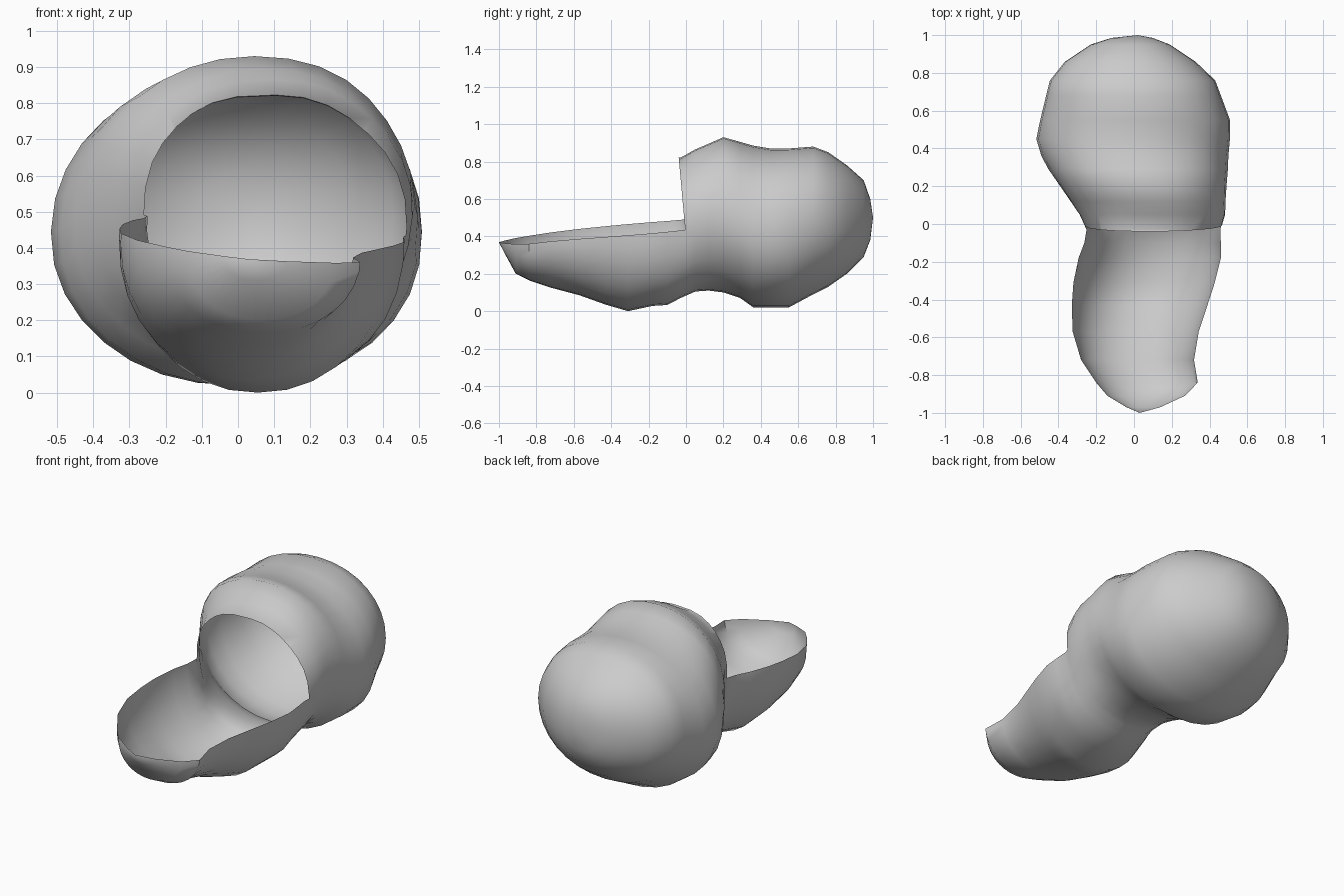
import bpy, bmesh
from math import sin, cos, pi, copysign
from mathutils import Vector

if "Cube" in bpy.data.objects:
    bpy.data.objects.remove(bpy.data.objects["Cube"])

# Stations along the body: y, left x, right x, bottom z, top z
STATIONS = [
    (-0.97, -0.04, 0.14, 0.31, 0.42), (-0.91, -0.14, 0.27, 0.20, 0.56),
    (-0.84, -0.20, 0.34, 0.165, 0.60), (-0.72, -0.28, 0.32, 0.125, 0.68),
    (-0.57, -0.325, 0.345, 0.085, 0.74), (-0.43, -0.33, 0.39, 0.035, 0.82),
    (-0.31, -0.32, 0.43, 0.0, 0.88), (-0.18, -0.29, 0.465, 0.028, 0.86),
    (-0.10, -0.26, 0.465, 0.033, 0.84), (-0.03, -0.25, 0.46, 0.07, 0.82),
    (0.05, -0.29, 0.48, 0.105, 0.865), (0.12, -0.34, 0.48, 0.11, 0.895),
    (0.20, -0.395, 0.485, 0.10, 0.93), (0.29, -0.455, 0.495, 0.07, 0.905),
    (0.36, -0.49, 0.50, 0.02, 0.885), (0.45, -0.515, 0.51, 0.02, 0.87),
    (0.55, -0.495, 0.51, 0.02, 0.87), (0.68, -0.465, 0.46, 0.09, 0.88),
    (0.76, -0.445, 0.43, 0.13, 0.85), (0.86, -0.365, 0.325, 0.20, 0.78),
    (0.95, -0.23, 0.19, 0.29, 0.70), (0.985, -0.12, 0.10, 0.38, 0.60),
]
SIDES = 32


def rim_height(x, y):
    return 0.471 - 0.08 * x + 0.10 * y


def power(v, p):
    return copysign(abs(v) ** p, v)


def section(bm, y, x0, x1, z0, z1):
    """One rounded ring; shallow spiral folds fade out at both tips."""
    cx, rx = (x0 + x1) / 2, (x1 - x0) / 2
    front = y < -0.05
    cz = rim_height(cx, y) if front else (z0 + z1) / 2
    lower, upper = cz - z0, z1 - cz
    fold = 0.014 * max(0, 1 - abs(y - 0.05) / 0.65)
    # the mouth has a squarer upper left corner
    corner = 0.22 * max(0, 1 - abs(y + 0.03) / 0.15)
    ring = []
    for i in range(SIDES):
        a = 2 * pi * i / SIDES
        k = 1 + fold * sin(5 * a + 9 * y) * abs(cos(a))
        p = 0.94 - (corner if pi / 2 < a < pi else 0)
        x = rx * power(cos(a), p) * k
        z = (upper if sin(a) > 0 else lower) * power(sin(a), p) * k
        ring.append(bm.verts.new((cx + x, y, cz + z)))
    return ring


# Closed gourd-shaped loft
bm = bmesh.new()
rings = [section(bm, *s) for s in STATIONS]
for a, b in zip(rings, rings[1:]):
    for i in range(SIDES):
        j = (i + 1) % SIDES
        bm.faces.new((a[i], a[j], b[j], b[i]))
for ring, tip in ((rings[0], (0.03, -1, 0.368)), (rings[-1], (0.02, 1, 0.50))):
    v = bm.verts.new(tip)
    for i in range(SIDES):
        bm.faces.new((ring[i], ring[(i + 1) % SIDES], v))
bmesh.ops.recalc_face_normals(bm, faces=bm.faces)

# Cut away the upper front half, leaving the trough and the round mouth
mouth_co, mouth_no = Vector((0, -0.01, 0.5)), Vector((0, 1, 0.09)).normalized()
rim_co, rim_no = Vector((0, 0, 0.471)), Vector((0.08, -0.10, 1)).normalized()
bmesh.ops.bisect_plane(bm, geom=bm.verts[:] + bm.edges[:] + bm.faces[:],
                       plane_co=mouth_co, plane_no=mouth_no, dist=1e-5)
front = [f for f in bm.faces
         if (f.calc_center_median() - mouth_co).dot(mouth_no) < 0]
geom = set(front)
for f in front:
    geom.update(f.verts)
    geom.update(f.edges)
bmesh.ops.bisect_plane(bm, geom=list(geom), plane_co=rim_co, plane_no=rim_no, dist=1e-5)
waste = []
for f in bm.faces:
    c = f.calc_center_median()
    if (c - mouth_co).dot(mouth_no) < 0 and (c - rim_co).dot(rim_no) > 0:
        waste.append(f)
bmesh.ops.delete(bm, geom=waste, context='FACES')

mesh = bpy.data.meshes.new("hollow_shell")
bm.to_mesh(mesh)
bm.free()
shell = bpy.data.objects.new("hollow_shell", mesh)
bpy.context.collection.objects.link(shell)
bpy.context.view_layer.objects.active = shell
shell.select_set(True)
bpy.ops.object.shade_smooth_by_angle(angle=0.9)
